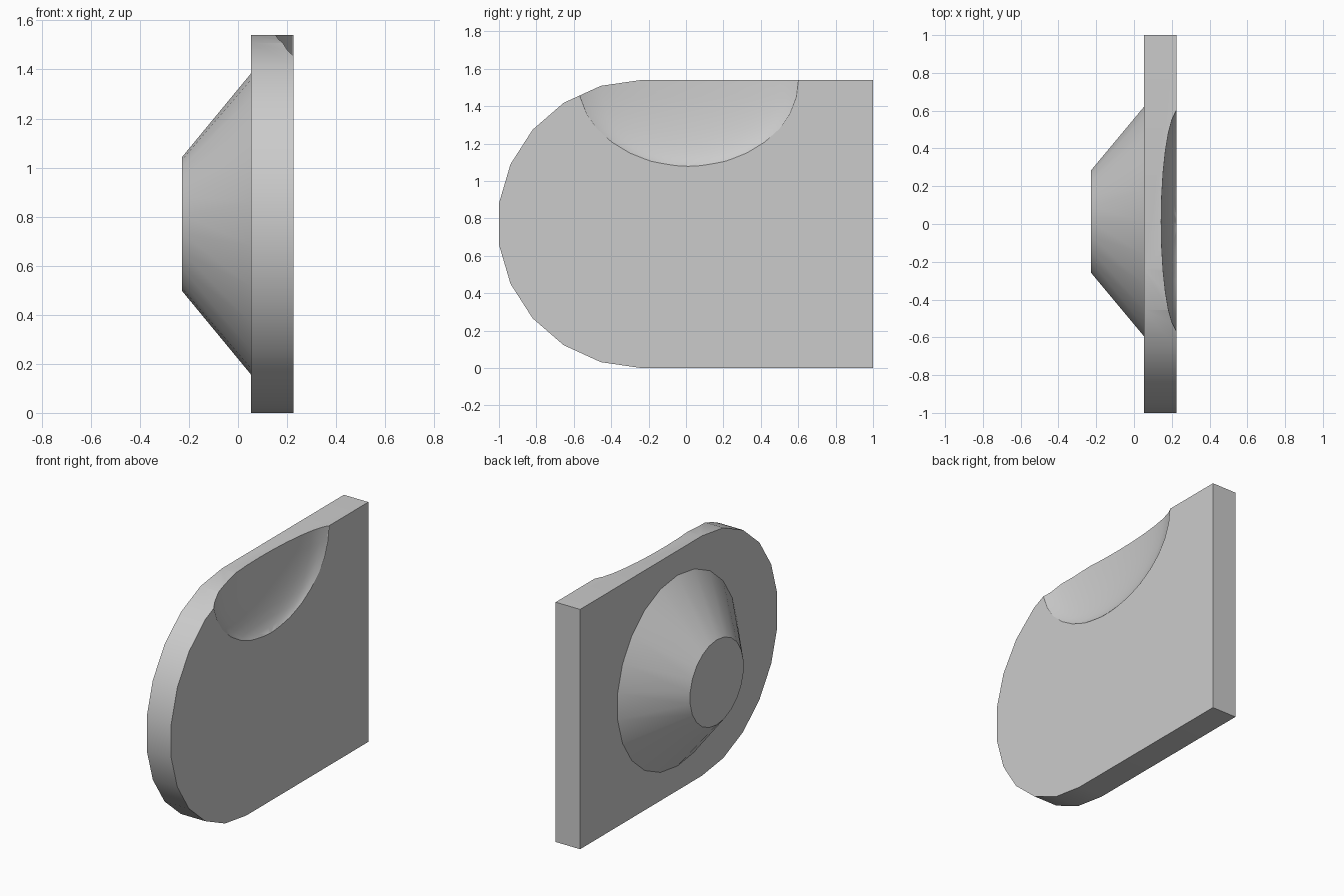
import bpy, bmesh
from math import sin, cos, pi, radians
from mathutils import Matrix

cube = bpy.data.objects.get("Cube")
if cube:
    bpy.data.objects.remove(cube)

grey = bpy.data.materials.new("plain grey")
grey.use_nodes = True
COLOUR = (0.6, 0.6, 0.6, 1)
grey.diffuse_color = COLOUR
grey.node_tree.nodes["Principled BSDF"].inputs["Base Color"].default_value = COLOUR

MID_Z, SIDES = 0.77, 22


def make_object(name, bm):
    bmesh.ops.recalc_face_normals(bm, faces=bm.faces[:])
    mesh = bpy.data.meshes.new(name)
    bm.to_mesh(mesh)
    bm.free()
    mesh.materials.append(grey)
    obj = bpy.data.objects.new(name, mesh)
    bpy.context.collection.objects.link(obj)
    return obj


def smooth(obj):
    bpy.ops.object.select_all(action="DESELECT")
    obj.select_set(True)
    bpy.context.view_layer.objects.active = obj
    bpy.ops.object.shade_smooth_by_angle(angle=radians(30))


def loft(name, rings):
    """Join rings of (y, z) points set at given x, capped at both ends."""
    bm = bmesh.new()
    loops = [[bm.verts.new((x, y, z)) for y, z in points] for x, points in rings]
    a, b = loops
    n = len(a)
    bm.faces.new(a)
    bm.faces.new(b)
    for i in range(n):
        j = (i + 1) % n
        bm.faces.new((a[i], a[j], b[j], b[i]))
    return make_object(name, bm)


def circle(y, radius):
    return [(y + radius * sin(2 * pi * i / SIDES), MID_Z + radius * cos(2 * pi * i / SIDES))
            for i in range(SIDES)]


# Upright plate: square at the back, half round at the front
outline = [(1, 0), (1, 2 * MID_Z)]
for i in range(SIDES // 2 + 1):
    t = 2 * pi * i / SIDES
    outline.append((-0.238 - MID_Z * sin(t), MID_Z + MID_Z * cos(t)))
plate = loft("plate", [(0.052, outline), (0.226, outline)])

# Shallow scoop cut into the upper edge of the flat face
bm = bmesh.new()
bmesh.ops.create_uvsphere(bm, u_segments=28, v_segments=16, radius=1)
bmesh.ops.transform(bm, verts=bm.verts[:], matrix=Matrix.Translation((0.245, 0.012, 1.54))
                    @ Matrix.Diagonal((0.101, 0.602, 0.47, 1)))
scoop = make_object("scoop_cutter", bm)
for face in scoop.data.polygons:
    face.use_smooth = True
scoop.hide_render = True
scoop.hide_viewport = False

cut = plate.modifiers.new("scoop", "BOOLEAN")
cut.operation = "DIFFERENCE"
cut.solver = "EXACT"
cut.object = scoop
bpy.context.view_layer.objects.active = plate
bpy.ops.object.modifier_apply(modifier=cut.name)
bpy.data.objects.remove(scoop)
smooth(plate)

# Tapered boss on the other face
boss = loft("tapered_boss", [(0.054, circle(0.013, 0.615)), (-0.228, circle(0.013, 0.273))])
smooth(boss)
